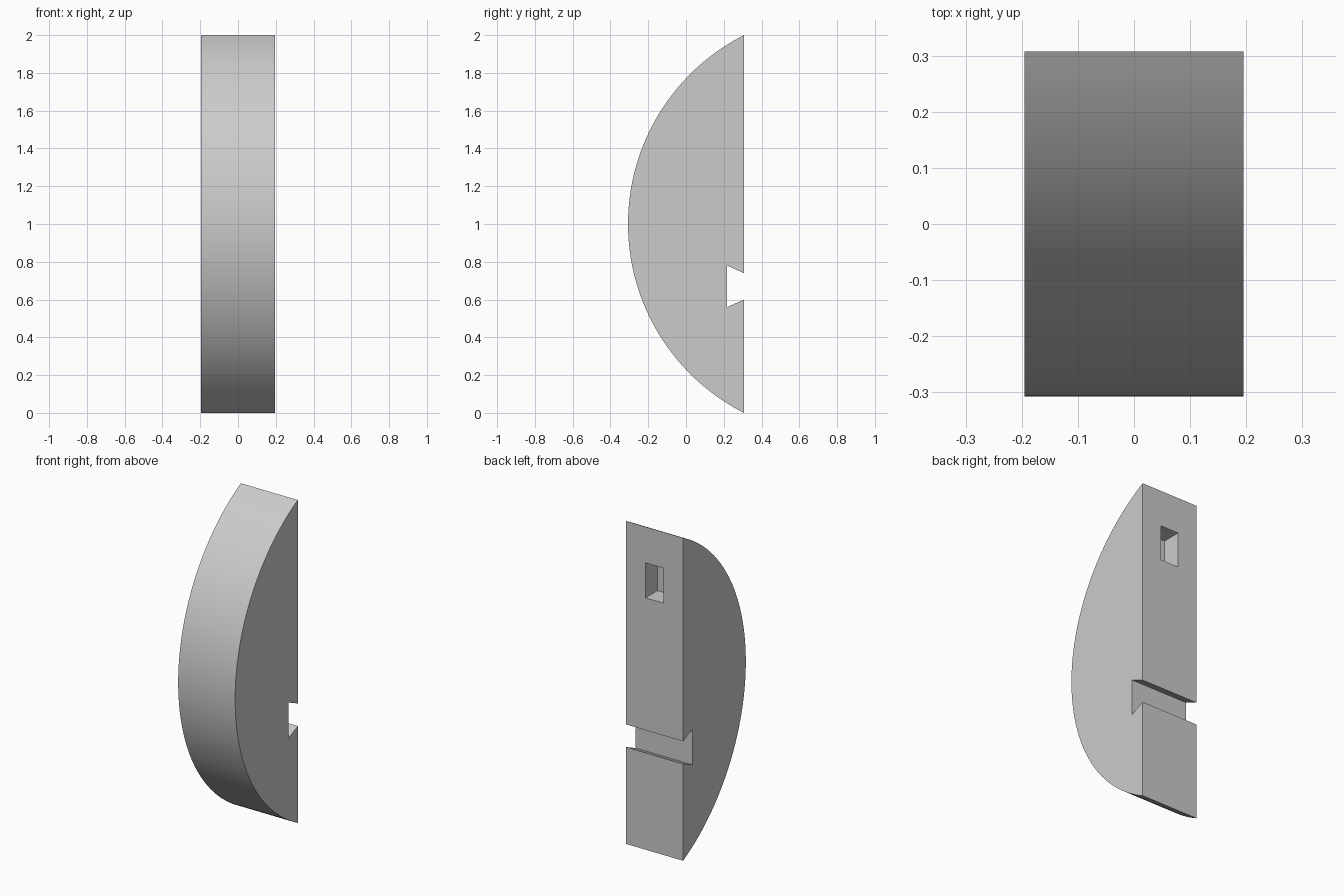
import bpy, bmesh, math

cube = bpy.data.objects.get("Cube")
if cube:
    bpy.data.objects.remove(cube, do_unlink=True)

HALF_WIDTH = 0.195
BACK = 0.307             # y of the flat back
SAG = 2 * BACK           # depth of the bow at mid height
RADIUS = (1 + SAG ** 2) / (2 * SAG)
SEGMENTS = 72

grey = bpy.data.materials.new("plain grey")
grey.use_nodes = True
grey.diffuse_color = (0.6, 0.6, 0.6, 1)
grey.node_tree.nodes["Principled BSDF"].inputs["Base Color"].default_value = (0.6, 0.6, 0.6, 1)


def extrude_profile(name, profile, x0, x1):
    """Solid made by sweeping a (y, z) outline from x0 to x1."""
    bm = bmesh.new()
    face = bm.faces.new([bm.verts.new((x0, y, z)) for y, z in profile])
    swept = bmesh.ops.extrude_face_region(bm, geom=[face])
    moved = [v for v in swept["geom"] if isinstance(v, bmesh.types.BMVert)]
    bmesh.ops.translate(bm, verts=moved, vec=(x1 - x0, 0, 0))
    bmesh.ops.recalc_face_normals(bm, faces=bm.faces)
    mesh = bpy.data.meshes.new(name)
    bm.to_mesh(mesh)
    bm.free()
    mesh.materials.append(grey)
    obj = bpy.data.objects.new(name, mesh)
    bpy.context.collection.objects.link(obj)
    return obj


# Bowed front, from the top tip down to the bottom tip
half_angle = math.asin(1 / RADIUS)
arc = []
for i in range(SEGMENTS + 1):
    a = half_angle * (1 - 2 * i / SEGMENTS)
    arc.append((RADIUS - BACK - RADIUS * math.cos(a), 1 + RADIUS * math.sin(a)))

# Dovetail groove across the flat back
groove = [(BACK, 0.6), (0.217, 0.56), (0.217, 0.78), (BACK, 0.74)]
body = extrude_profile("curved_body", arc + groove, -HALF_WIDTH, HALF_WIDTH)

# Rectangular pocket near the top of the back
floor, mouth = BACK - 0.117, BACK + 0.1
low, high = 1.56, 1.777
cutter = extrude_profile("pocket_cutter",
                         [(floor, low), (mouth, low), (mouth, high), (floor, high)],
                         -0.062, 0.062)
cutter.hide_render = True
cutter.hide_viewport = True
cut = body.modifiers.new("pocket", "BOOLEAN")
cut.operation = "DIFFERENCE"
cut.solver = "EXACT"
cut.object = cutter

# Apply the cut, then smooth the bow and keep the corners sharp
bpy.context.view_layer.objects.active = body
body.select_set(True)
bpy.ops.object.modifier_apply(modifier=cut.name)
bpy.data.objects.remove(cutter, do_unlink=True)
bpy.ops.object.shade_smooth_by_angle(angle=math.radians(25))
